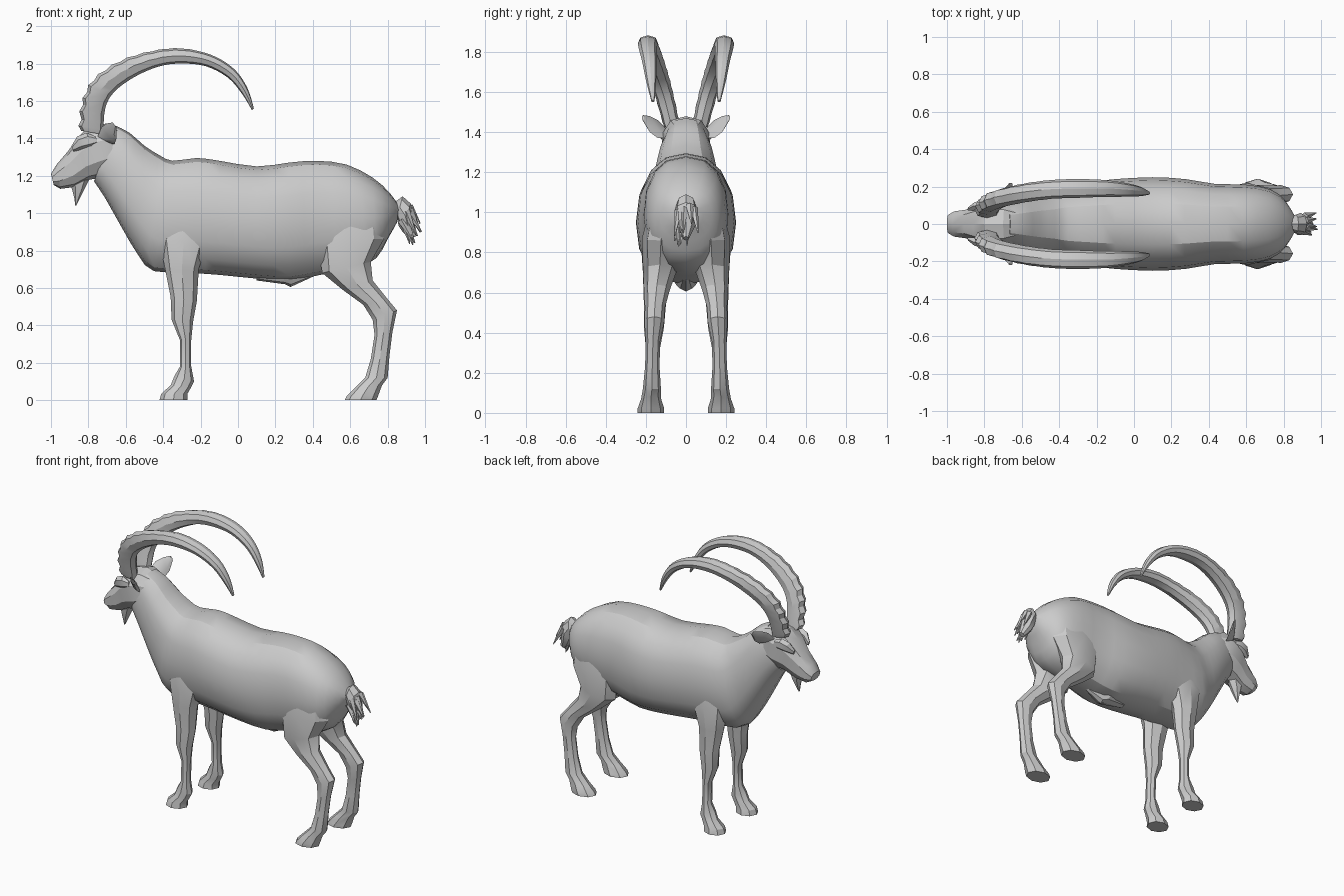
import bpy
import bmesh
import math
import random
from mathutils import Vector

default_cube = bpy.data.objects.get("Cube")
if default_cube:
    bpy.data.objects.remove(default_cube, do_unlink=True)

random.seed(4)

coat = bpy.data.materials.new("light grey")
coat.use_nodes = True
grey = (0.6, 0.6, 0.6, 1)
coat.diffuse_color = grey
coat.node_tree.nodes["Principled BSDF"].inputs["Base Color"].default_value = grey


def sign_power(value, power):
    return math.copysign(abs(value) ** power, value)


def blend(before, start, end, after, t):
    """Smooth curve through neighbouring sections."""
    return tuple(
        0.5 * (2 * b + (c - a) * t + (2 * a - 5 * b + 4 * c - d) * t * t
               + (3 * b - a - 3 * c + d) * t ** 3)
        for a, b, c, d in zip(before, start, end, after))


def refine(sections, steps):
    last = len(sections) - 1
    result = []
    for i in range(last):
        for step in range(steps):
            result.append(blend(sections[max(i - 1, 0)], sections[i], sections[i + 1],
                                sections[min(i + 2, last)], step / steps))
    return result + [sections[last]]


def loft(name, sections, sides=8, side=1, power=1.0, angle=28):
    """Skin rings; each section is edge x, z, opposite edge x, z, half width, y."""
    bm = bmesh.new()
    rings = []
    for ax, az, bx, bz, width, y in sections:
        ring = []
        for k in range(sides):
            turn = math.tau * k / sides
            along = sign_power(math.cos(turn), power)
            across = sign_power(math.sin(turn), power)
            ring.append(bm.verts.new((
                (ax + bx) / 2 + along * (ax - bx) / 2,
                side * (y + across * width),
                (az + bz) / 2 + along * (az - bz) / 2)))
        rings.append(ring)
    for first, second in zip(rings, rings[1:]):
        for k in range(sides):
            n = (k + 1) % sides
            bm.faces.new((first[k], first[n], second[n], second[k]))
    bm.faces.new(rings[0])
    bm.faces.new(rings[-1])
    return finish(name, bm, angle)


def finish(name, bm, angle=28):
    bmesh.ops.recalc_face_normals(bm, faces=bm.faces)
    mesh = bpy.data.meshes.new(name)
    bm.to_mesh(mesh)
    bm.free()
    mesh.materials.append(coat)
    obj = bpy.data.objects.new(name, mesh)
    bpy.context.collection.objects.link(obj)
    bpy.ops.object.select_all(action="DESELECT")
    obj.select_set(True)
    bpy.context.view_layer.objects.active = obj
    bpy.ops.object.shade_smooth_by_angle(angle=math.radians(angle))
    return obj


def centred(sections):
    return [section + (0,) for section in sections]


# Trunk and neck, from rump to throat
trunk = centred([
    (.86, 1.04, .85, .95, .05), (.81, 1.11, .8, .86, .13),
    (.72, 1.19, .74, .76, .185), (.58, 1.26, .62, .7, .21),
    (.42, 1.28, .44, .67, .215), (.27, 1.27, .28, .64, .24),
    (.1, 1.25, .1, .65, .25), (-.1, 1.28, -.1, .67, .24),
    (-.22, 1.295, -.25, .68, .225), (-.35, 1.28, -.45, .69, .205),
    (-.42, 1.31, -.53, .77, .18), (-.5, 1.36, -.62, .92, .16),
    (-.58, 1.43, -.71, 1.08, .135), (-.66, 1.47, -.77, 1.17, .11)])
loft("body", refine(trunk, 2), sides=16, power=.86)

# Belly tuft
loft("belly_tuft", centred([
    (.1, .7, .1, .64, .03), (.24, .69, .25, .62, .06),
    (.3, .7, .28, .605, .04), (.4, .7, .4, .66, .02)]))

# Head, from muzzle to poll
loft("head", centred([
    (-1, 1.21, -.985, 1.15, .05), (-.97, 1.26, -.95, 1.13, .07),
    (-.91, 1.33, -.87, 1.14, .08), (-.86, 1.4, -.79, 1.18, .105),
    (-.8, 1.46, -.72, 1.19, .125), (-.7, 1.48, -.65, 1.22, .12),
    (-.62, 1.45, -.6, 1.25, .09)]), sides=10, power=.85)

# Beard
loft("beard", centred([
    (-.9, 1.17, -.79, 1.19, .045), (-.885, 1.12, -.82, 1.13, .035),
    (-.875, 1.08, -.845, 1.08, .02), (-.87, 1.04, -.865, 1.04, .005)]), sides=6)

# Horn outline: outer edge, inner edge, half width, distance from centre
horn = refine([
    (-.84, 1.44, -.72, 1.42, .04, .07), (-.83, 1.58, -.71, 1.56, .045, .105),
    (-.77, 1.71, -.66, 1.65, .048, .135), (-.63, 1.81, -.55, 1.73, .05, .165),
    (-.46, 1.865, -.42, 1.785, .05, .185), (-.3, 1.88, -.3, 1.8, .05, .19),
    (-.14, 1.845, -.17, 1.785, .045, .19), (-.02, 1.77, -.055, 1.725, .036, .182),
    (.05, 1.67, .02, 1.64, .025, .174), (.085, 1.56, .075, 1.55, .008, .165)], 4)


def add_ridges(sections):
    """Swell every other ring toward the outer edge, fading to the tip."""
    result = []
    for i, (ax, az, bx, bz, width, y) in enumerate(sections):
        swell = (0.12 if i % 2 else -0.02) * max(0, 1 - i / 24)
        result.append((ax + (ax - bx) * swell, az + (az - bz) * swell,
                       bx, bz, width * (1 + swell / 2), y))
    return result


# Leg outlines: front edge, back edge, half width, distance from centre
front_leg = [
    (-.4, .98, -.2, .98, .04, .15), (-.42, .85, -.16, .85, .085, .14),
    (-.39, .7, -.21, .7, .07, .145), (-.36, .55, -.22, .53, .055, .155),
    (-.355, .43, -.24, .42, .05, .16), (-.31, .32, -.25, .32, .035, .165),
    (-.31, .18, -.25, .18, .035, .168), (-.34, .13, -.235, .1, .045, .17),
    (-.36, .08, -.25, .07, .045, .172), (-.41, .035, -.27, .035, .06, .175),
    (-.42, 0, -.27, 0, .065, .175)]
hind_leg = [
    (.45, 1.02, .76, 1.02, .05, .13), (.42, .88, .78, .86, .095, .125),
    (.45, .68, .71, .74, .085, .13), (.56, .59, .72, .64, .065, .145),
    (.67, .51, .8, .54, .05, .155), (.72, .43, .85, .48, .05, .158),
    (.73, .35, .825, .36, .036, .165), (.71, .22, .81, .24, .036, .168),
    (.68, .12, .8, .12, .045, .17), (.62, .06, .77, .08, .05, .174),
    (.58, .02, .75, .025, .066, .175), (.57, 0, .74, 0, .066, .175)]
ear = [
    (-.75, 1.41, -.68, 1.37, .02, .1), (-.73, 1.46, -.66, 1.37, .02, .14),
    (-.7, 1.48, -.65, 1.4, .015, .18), (-.67, 1.485, -.65, 1.46, .006, .215)]
brow = [
    (-.89, 1.36, -.88, 1.33, .01, .08), (-.86, 1.41, -.83, 1.34, .025, .095),
    (-.81, 1.43, -.78, 1.35, .025, .105), (-.76, 1.41, -.75, 1.37, .01, .11)]

# Paired parts
for label, side in (("left", -1), ("right", 1)):
    loft(label + "_horn", add_ridges(horn), sides=8, side=side, power=.85)
    loft(label + "_front_leg", front_leg, side=side)
    loft(label + "_hind_leg", hind_leg, side=side)
    loft(label + "_ear", ear, sides=6, side=side)
    loft(label + "_brow", brow, sides=6, side=side)

# Tail core
loft("tail", centred([
    (.84, 1.06, .82, .98, .03), (.88, 1.09, .85, .97, .05),
    (.925, 1.05, .86, .93, .06), (.94, .96, .88, .9, .045),
    (.96, .88, .92, .86, .015)]), sides=8)

# Shaggy tail locks
locks = bmesh.new()
for i in range(16):
    spread = random.uniform(-1, 1)
    start = Vector((random.uniform(.87, .92), spread * .045, random.uniform(.94, 1.04)))
    end = start + Vector((random.uniform(.03, .07), spread * .025, random.uniform(-.13, -.09)))
    axis = end - start
    made = bmesh.ops.create_cone(locks, segments=5, radius1=.022, radius2=.003,
                                 depth=axis.length, cap_ends=True)
    turn = axis.to_track_quat("Z", "Y").to_matrix()
    bmesh.ops.rotate(locks, verts=made["verts"], matrix=turn)
    bmesh.ops.translate(locks, verts=made["verts"], vec=(start + end) / 2)
finish("tail_locks", locks)
